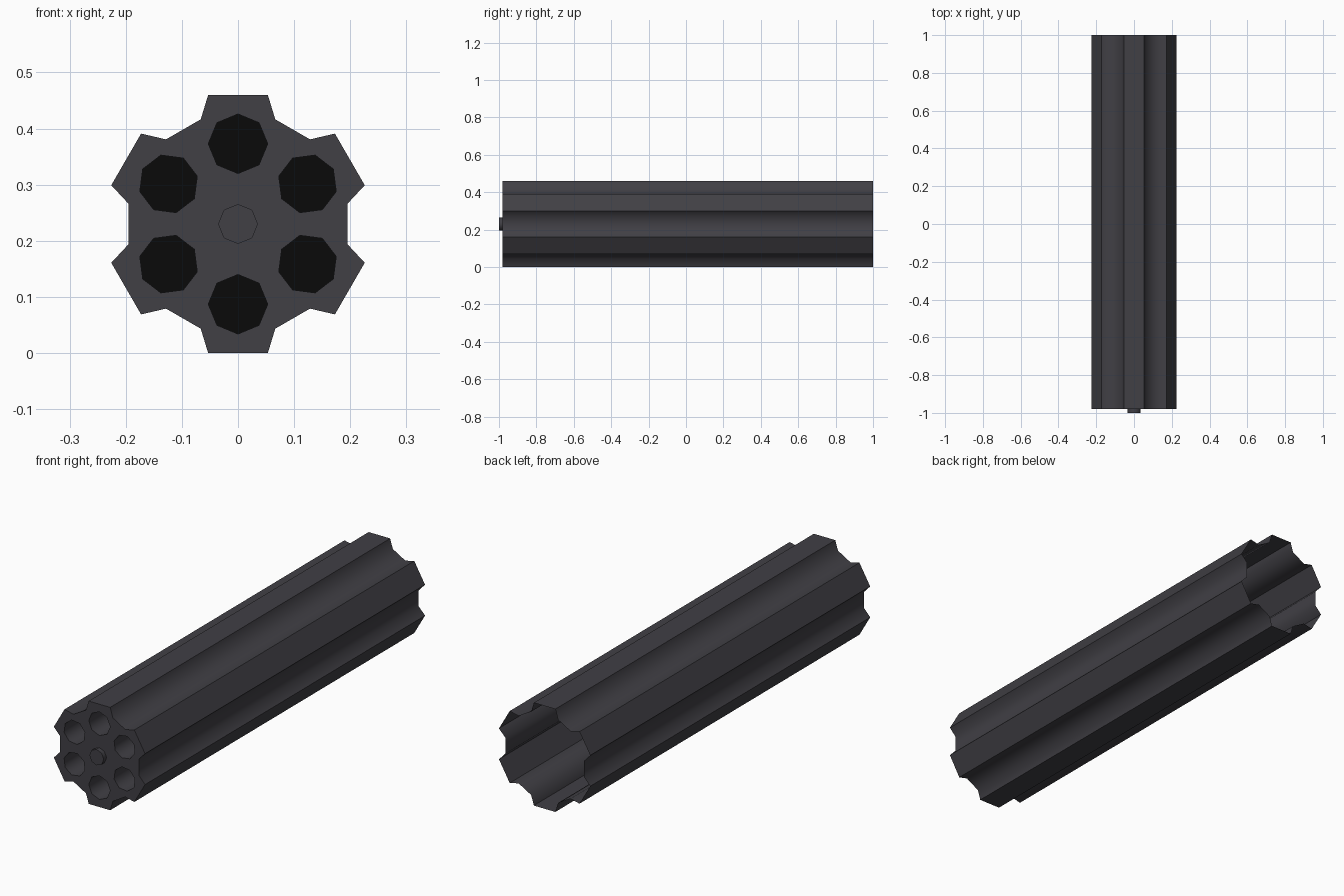
import bpy, bmesh, math

if "Cube" in bpy.data.objects:
    bpy.data.objects.remove(bpy.data.objects["Cube"])

CZ = 0.23            # axis height
FRONT, BACK = -0.98, 1.0
BORE_DEPTH = 0.4


def material(name, rgb):
    m = bpy.data.materials.new(name)
    m.diffuse_color = (*rgb, 1)
    m.use_nodes = True
    m.node_tree.nodes["Principled BSDF"].inputs["Base Color"].default_value = m.diffuse_color
    return m


metal = material("dark_gunmetal", (0.052, 0.050, 0.059))
black = material("bore_black", (0.003, 0.003, 0.003))


def polar(r, deg, cx=0.0, cz=CZ):
    """Point in the front plane, degrees clockwise from up."""
    a = math.radians(deg)
    return (cx + r * math.sin(a), cz + r * math.cos(a))


def ring(bm, pts, y):
    return [bm.verts.new((x, y, z)) for x, z in pts]


def walls(bm, a, b):
    n = len(a)
    return [bm.faces.new((a[i], a[(i + 1) % n], b[(i + 1) % n], b[i])) for i in range(n)]


def loop_edges(bm, vs):
    return [bm.edges.get((vs[i], vs[(i + 1) % len(vs)])) for i in range(len(vs))]


def finish(bm, name, mats):
    me = bpy.data.meshes.new(name)
    bm.normal_update()
    bm.to_mesh(me)
    bm.free()
    ob = bpy.data.objects.new(name, me)
    bpy.context.collection.objects.link(ob)
    for m in mats:
        me.materials.append(m)
    bpy.ops.object.select_all(action='DESELECT')
    ob.select_set(True)
    bpy.context.view_layer.objects.active = ob
    bpy.ops.object.shade_smooth_by_angle(angle=math.radians(55))
    return ob


# Fluted barrel shell, open at the back, with six bores in the front plate
bm = bmesh.new()
profile = []
for k in range(6):
    for r, d in ((0.198, -19.6), (0.2362, -13.0), (0.2362, 13.0), (0.198, 19.6)):
        profile.append(polar(r, 60 * k + d))
outer = ring(bm, profile, FRONT)
walls(bm, outer, ring(bm, profile, BACK))
edges = loop_edges(bm, outer)

for k in range(6):
    cx, cz = polar(0.143, 60 * k)
    pts = [polar(0.053, 60 * k + 45 * i, cx, cz) for i in range(8)]
    mouth = ring(bm, pts, FRONT)
    end = ring(bm, pts, FRONT + BORE_DEPTH)
    walls(bm, end, mouth)               # bore walls face inward
    edges += loop_edges(bm, mouth)
    cap = bm.faces.new(end)             # black bore bottom
    cap.material_index = 1
    cap.normal_update()
    if cap.normal.y > 0:
        cap.normal_flip()

# Front plate between outline and bores
plate = bmesh.ops.triangle_fill(bm, edges=edges, use_beauty=True, use_dissolve=False)
for f in plate["geom"]:
    if isinstance(f, bmesh.types.BMFace):
        f.normal_update()
        if f.normal.y > 0:
            f.normal_flip()

# Make outer walls face away from the axis, bore walls toward bore centres
for f in bm.faces:
    f.normal_update()
    if abs(f.normal.y) > 0.5:
        continue
    c = f.calc_center_median()
    if c.y > FRONT + BORE_DEPTH:        # long shell faces
        if f.normal.x * c.x + f.normal.z * (c.z - CZ) < 0:
            f.normal_flip()
    else:                               # bore faces
        k = min(range(6), key=lambda i: math.dist(polar(0.143, 60 * i), (c.x, c.z)))
        px, pz = polar(0.143, 60 * k)
        if f.normal.x * (c.x - px) + f.normal.z * (c.z - pz) > 0:
            f.normal_flip()
finish(bm, "fluted_barrel", [metal, black])

# Centre pin on the front plate
bm = bmesh.new()
pts = [polar(0.0355, 45 * i) for i in range(8)]
tip, base = ring(bm, pts, -1.0), ring(bm, pts, FRONT)
walls(bm, tip, base)
bm.faces.new(tip)
bm.faces.new(base)
bmesh.ops.recalc_face_normals(bm, faces=bm.faces)
finish(bm, "centre_pin", [metal])
